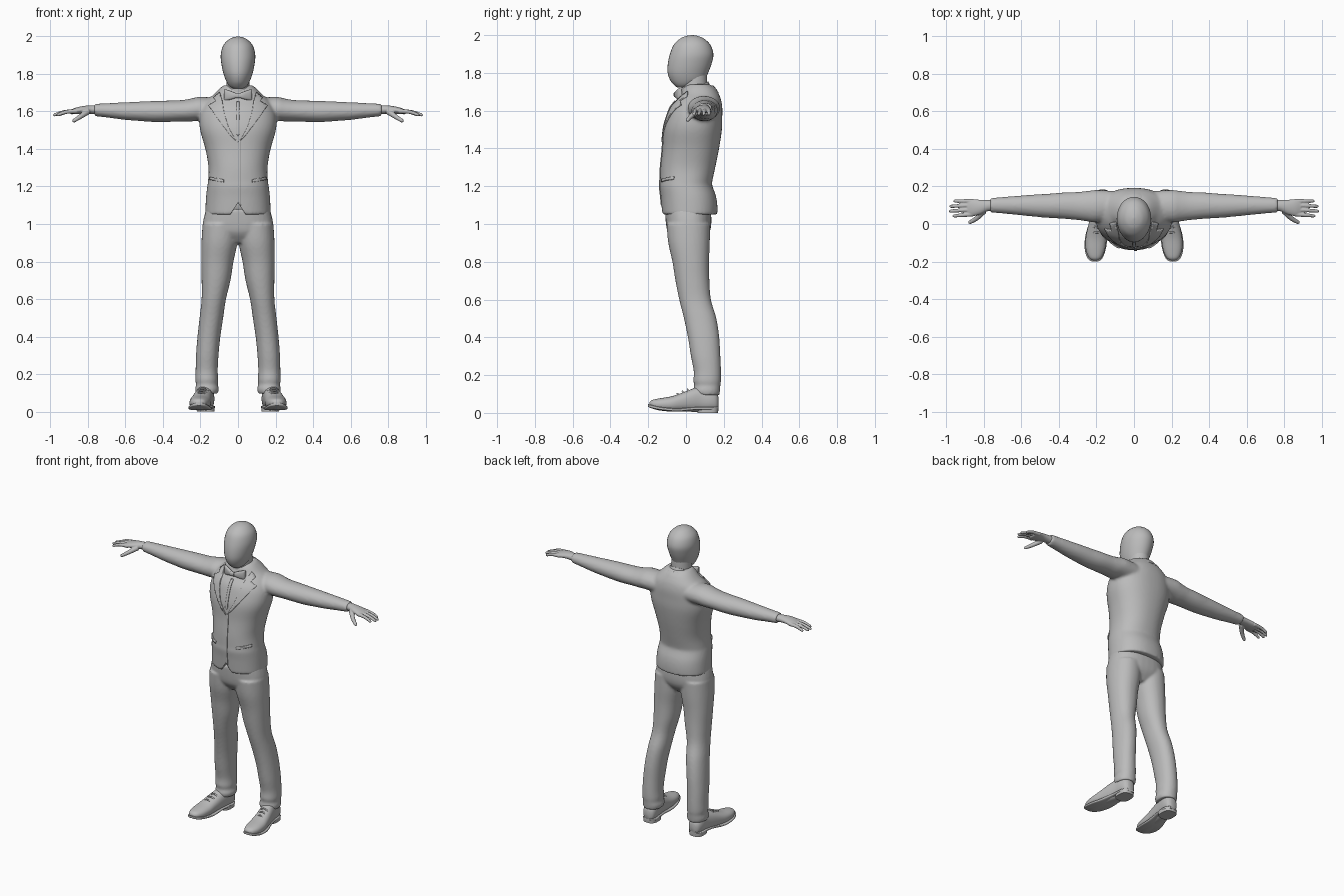
import bpy, bmesh, math
from mathutils import Vector

old = bpy.data.objects.get("Cube")
if old:
    bpy.data.objects.remove(old, do_unlink=True)

grey = bpy.data.materials.new("light_grey")
grey.use_nodes = True
COLOUR = (0.5, 0.5, 0.5, 1)
grey.diffuse_color = COLOUR
grey.node_tree.nodes["Principled BSDF"].inputs["Base Color"].default_value = COLOUR


def spline(keys, steps):
    """Catmull-Rom interpolation through tuples of numbers."""
    pts = [Vector(k) for k in keys]
    out = []
    for i in range(len(pts) - 1):
        p0, p1, p2 = pts[max(i - 1, 0)], pts[i], pts[i + 1]
        p3 = pts[min(i + 2, len(pts) - 1)]
        for s in range(steps):
            t = s / steps
            out.append(p1 + (p2 - p0) * (t / 2) + (2 * p0 - 5 * p1 + 4 * p2 - p3) * (t * t / 2)
                       + (3 * p1 - p0 - 3 * p2 + p3) * (t ** 3 / 2))
    return out + [pts[-1]]


def skin(bm, rings):
    """Bridge closed rings of points and cap both ends."""
    rows = [[bm.verts.new(p) for p in ring] for ring in rings]
    n = len(rows[0])
    for a, b in zip(rows, rows[1:]):
        for i in range(n):
            bm.faces.new((a[i], a[(i + 1) % n], b[(i + 1) % n], b[i]))
    bm.faces.new(rows[0])
    bm.faces.new(rows[-1])


def loft(bm, keys, axis="z", side=1, power=2.0, tilt=0.0, sides=32, steps=4):
    """Rings are (position, centre a, centre b, radius a, radius b) along an axis."""
    rings = []
    for pos, ca, cb, ra, rb in spline(keys, steps):
        ring = []
        for i in range(sides):
            ang = math.tau * i / sides
            c, s = math.cos(ang), math.sin(ang)
            a = ca + max(ra, .001) * math.copysign(abs(c) ** (2 / power), c)
            b = cb + max(rb, .001) * math.copysign(abs(s) ** (2 / power), s)
            p = {"x": (pos, a, b), "y": (a, pos, b), "z": (a, b, pos + tilt * (b - cb))}[axis]
            ring.append((p[0] * side, p[1], p[2]))
        rings.append(ring)
    skin(bm, rings)


def tube(bm, points, r0, r1, sides=12):
    """Tapered round tube with a rounded tip."""
    pts = [Vector(p) for p in points]
    path = spline(pts, 5)
    last = len(path) - 1
    rings = []
    for i, p in enumerate(path):
        d = (path[min(i + 1, last)] - path[max(i - 1, 0)]).normalized()
        u = d.cross(Vector((0, 0, 1))).normalized()
        v = u.cross(d)
        r = (r0 + (r1 - r0) * i / last) * (0.55 if i == last else 1)
        rings.append([p + (u * math.cos(math.tau * k / sides) + v * math.sin(math.tau * k / sides)) * r
                      for k in range(sides)])
    skin(bm, rings)


def finish(name, bm, mirror=False, voxel=0, smooth=0):
    bmesh.ops.recalc_face_normals(bm, faces=bm.faces)
    mesh = bpy.data.meshes.new(name)
    bm.to_mesh(mesh)
    bm.free()
    mesh.materials.append(grey)
    ob = bpy.data.objects.new(name, mesh)
    bpy.context.collection.objects.link(ob)
    bpy.ops.object.select_all(action="DESELECT")
    ob.select_set(True)
    bpy.context.view_layer.objects.active = ob
    bpy.ops.object.shade_smooth_by_angle(angle=math.radians(45))
    if mirror:
        ob.modifiers.new("mirror", "MIRROR").use_mirror_merge = False
    if voxel:
        m = ob.modifiers.new("merge", "REMESH")
        m.mode, m.voxel_size, m.use_smooth_shade = "VOXEL", voxel, True
    if smooth:
        m = ob.modifiers.new("soften", "SMOOTH")
        m.factor, m.iterations = 0.5, smooth
    return ob


def plate(name, outline, target, thick=0.009, mirror=True):
    """Cloth panel drawn in x and z, laid on the front of the target."""
    bm = bmesh.new()
    bm.faces.new([bm.verts.new((x, -.12, z)) for x, z in outline])
    for normal, start, count in (((1, 0, 0), 0, 20), ((0, 0, 1), 1, 80)):
        for i in range(count):
            at = Vector(normal) * (start + i * .01)
            bmesh.ops.bisect_plane(bm, geom=bm.verts[:] + bm.edges[:] + bm.faces[:],
                                   plane_co=at, plane_no=normal)
    ob = finish(name, bm)
    w = ob.modifiers.new("lay_on", "SHRINKWRAP")
    w.target, w.wrap_method, w.wrap_mode = target, "PROJECT", "ABOVE_SURFACE"
    w.use_project_y = w.use_negative_direction = w.use_positive_direction = True
    w.offset = .002
    s = ob.modifiers.new("thickness", "SOLIDIFY")
    s.thickness, s.offset = thick, 0
    if mirror:
        ob.modifiers.new("mirror", "MIRROR").use_mirror_merge = False
    return ob


# Head and neck
bm = bmesh.new()
loft(bm, [(1.722, 0, -.015, .025, .03), (1.735, 0, -.005, .045, .057), (1.76, 0, .007, .062, .09),
          (1.8, 0, .01, .077, .107), (1.85, 0, .02, .088, .116), (1.9, 0, .03, .092, .115),
          (1.95, 0, .032, .08, .096), (1.982, 0, .032, .052, .062), (1.995, 0, .032, .026, .032),
          (2.0, 0, .032, .004, .004)])
finish("head", bm)
bm = bmesh.new()
loft(bm, [(1.62, 0, .05, .07, .07), (1.7, 0, .045, .064, .068), (1.8, 0, .045, .06, .066)])
finish("neck", bm)

# Jacket body with both sleeves
bm = bmesh.new()
loft(bm, [(1.05, 0, .02, .175, .146), (1.1, 0, .018, .173, .148), (1.15, 0, .012, .17, .146),
          (1.2, 0, 0, .164, .14), (1.22, 0, 0, .161, .138), (1.3, 0, .01, .157, .145),
          (1.4, 0, .025, .174, .15), (1.5, 0, .035, .202, .155), (1.57, 0, .045, .205, .147),
          (1.62, 0, .055, .19, .137), (1.66, 0, .068, .165, .117), (1.69, 0, .073, .13, .1),
          (1.72, 0, .068, .1, .085), (1.74, 0, .065, .078, .06)], power=2.25, sides=48)
for side in (1, -1):
    loft(bm, [(.08, .1, 1.61, .075, .06), (.2, .095, 1.614, .086, .064), (.25, .095, 1.608, .081, .061),
              (.3, .096, 1.604, .075, .057), (.38, .098, 1.601, .07, .057), (.45, .097, 1.6, .065, .056),
              (.52, .098, 1.601, .06, .052), (.6, .099, 1.602, .053, .047), (.7, .1, 1.606, .044, .038),
              (.765, .1, 1.608, .039, .033)], "x", side)
jacket = finish("jacket", bm, voxel=.009, smooth=5)

# Cut-away notch at the front hem
bm = bmesh.new()
skin(bm, [[(-.055, y, 1.03), (.055, y, 1.03), (0, y, 1.112)] for y in (-.3, -.07)])
cutter = finish("hem_cutter", bm)
cutter.hide_render = True
cutter.display_type = "WIRE"
cut = jacket.modifiers.new("hem_notch", "BOOLEAN")
cut.operation, cut.object = "DIFFERENCE", cutter

# Lapels, front overlap and pocket flaps
plate("lapels", [(.002, 1.435), (.035, 1.465), (.085, 1.53), (.155, 1.63), (.118, 1.652), (.128, 1.672),
                 (.096, 1.7), (.084, 1.66), (.073, 1.59), (.05, 1.515), (.022, 1.465)], jacket)
plate("front_overlap", [(0, 1.115), (.016, 1.1), (.016, 1.45), (0, 1.437)], jacket, .005, False)
plate("pocket_flaps", [(.075, 1.222), (.145, 1.235), (.145, 1.25), (.075, 1.237)], jacket)

# Shirt placket and collars
plate("shirt_placket", [(0, 1.47), (.008, 1.48), (.008, 1.65), (0, 1.65)], jacket, .005)
bm = bmesh.new()
loft(bm, [(1.655, 0, .052, .09, .09), (1.69, 0, .05, .08, .079), (1.72, 0, .048, .072, .07)], tilt=.5)
finish("shirt_collar", bm)
bm = bmesh.new()
loft(bm, [(1.65, 0, .075, .13, .098), (1.675, 0, .07, .112, .09), (1.695, 0, .066, .096, .08),
          (1.7, 0, .066, .09, .075)], tilt=.45)
finish("jacket_collar", bm)

# Bow tie
bm = bmesh.new()
for side in (1, -1):
    loft(bm, [(.005, -.052, 1.685, .009, .01), (.03, -.048, 1.686, .012, .02),
              (.065, -.036, 1.688, .011, .03), (.075, -.03, 1.688, .008, .03)], "x", side, 2.6, sides=16)
loft(bm, [(-.013, -.056, 1.685, .01, .013), (.013, -.056, 1.685, .01, .013)], "x", 1, 3, sides=16)
finish("bow_tie", bm)

# Trousers
bm = bmesh.new()
for side in (1, -1):
    loft(bm, [(.095, .166, .11, .058, .067), (.12, .165, .109, .063, .071), (.145, .166, .113, .058, .069),
              (.17, .167, .112, .061, .073), (.22, .167, .113, .059, .072), (.3, .164, .104, .06, .078),
              (.4, .155, .093, .061, .083), (.5, .142, .075, .063, .086), (.6, .129, .048, .065, .084),
              (.7, .117, .034, .077, .09), (.8, .11, .025, .086, .097), (.9, .099, .016, .096, .11),
              (1.0, .092, .012, .097, .115)], side=side, power=2.15)
loft(bm, [(.9, 0, .015, .06, .07), (.95, 0, .014, .165, .108), (1.0, 0, .014, .187, .12),
          (1.08, 0, .01, .17, .122)], power=2.4)
finish("trousers", bm, voxel=.008, smooth=4)

# Hands with four fingers and a thumb
bm = bmesh.new()
loft(bm, [(.74, .1, 1.608, .03, .025), (.78, .098, 1.61, .03, .023), (.82, .09, 1.609, .039, .021),
          (.86, .087, 1.604, .046, .018), (.89, .088, 1.598, .043, .013)], "x", sides=24)
for base_y, tip_y, tip_x in ((.052, .042, .967), (.077, .068, .987), (.1, .094, .985), (.122, .122, .962)):
    mid_x = (.87 + tip_x) / 2
    tube(bm, [(.86, base_y, 1.602), (mid_x, (base_y + tip_y) / 2, 1.597), (tip_x, tip_y, 1.579)], .0125, .008)
tube(bm, [(.8, .07, 1.6), (.84, .03, 1.573), (.882, .005, 1.546)], .017, .009)
finish("hands", bm, mirror=True, voxel=.0035, smooth=3)

# Shoes: upper, sole, heel and laces
bm = bmesh.new()
loft(bm, [(-.194, .207, .045, .012, .01), (-.18, .207, .046, .033, .022), (-.14, .206, .045, .05, .032),
          (-.08, .202, .047, .056, .04), (-.03, .196, .055, .053, .048), (.03, .186, .066, .049, .06),
          (.08, .177, .072, .046, .067), (.13, .172, .068, .046, .06), (.16, .17, .06, .037, .048),
          (.172, .17, .055, .02, .03)], "y", power=2.3)
finish("shoe_uppers", bm, mirror=True)
bm = bmesh.new()
loft(bm, [(-.201, .208, .04, .014, .007), (-.185, .208, .034, .038, .009), (-.14, .207, .024, .055, .009),
          (-.08, .202, .017, .06, .009), (-.03, .195, .016, .056, .009), (.03, .184, .022, .048, .009),
          (.08, .176, .024, .047, .009), (.14, .171, .024, .047, .009), (.172, .17, .024, .022, .009)],
     "y", power=4)
finish("shoe_soles", bm, mirror=True)
bm = bmesh.new()
loft(bm, [(0, .172, .115, .046, .055), (.026, .172, .115, .047, .057)], power=2.8)
finish("shoe_heels", bm, mirror=True)
bm = bmesh.new()
for i in range(3):
    y, z, x = -.045 + i * .027, .098 + i * .011, .197 - i * .004
    tube(bm, [(x - .034, y + .006, z - .016), (x, y, z + .004), (x + .034, y + .006, z - .016)], .005, .005, 8)
finish("shoe_laces", bm, mirror=True)
